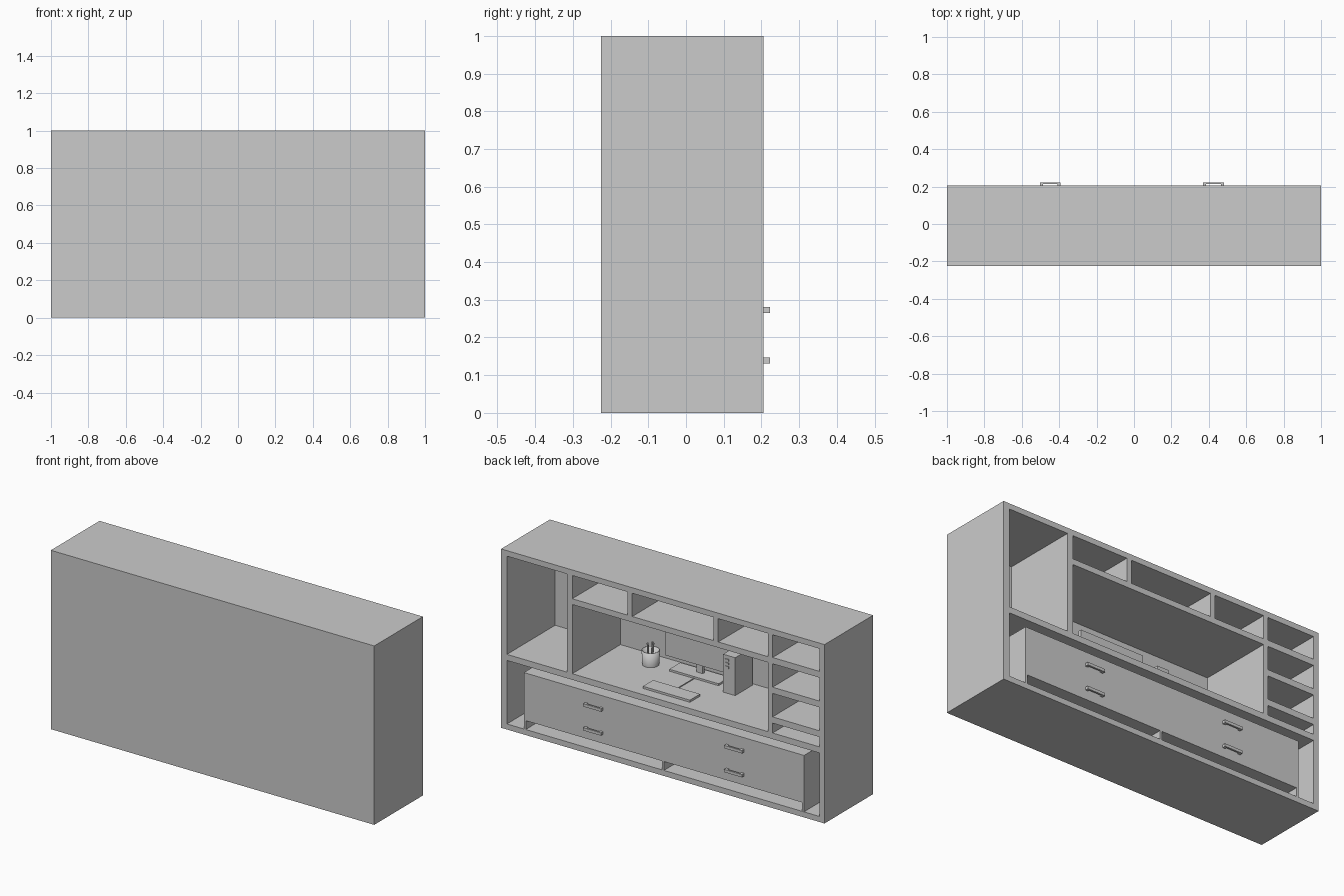
import bpy
import bmesh
from math import radians
from mathutils import Vector

old = bpy.data.objects.get("Cube")
if old:
    bpy.data.objects.remove(old, do_unlink=True)

grey = bpy.data.materials.new("plain_grey")
grey.use_nodes = True
colour = (0.6, 0.6, 0.6, 1)
grey.diffuse_color = colour
grey.node_tree.nodes["Principled BSDF"].inputs["Base Color"].default_value = colour

BACK, OPEN = -0.225, 0.205


def finish(name, bm):
    mesh = bpy.data.meshes.new(name)
    bm.to_mesh(mesh)
    bm.free()
    mesh.materials.append(grey)
    obj = bpy.data.objects.new(name, mesh)
    bpy.context.collection.objects.link(obj)
    return obj


def box(name, x, y, z):
    """Box from three (low, high) ranges."""
    bm = bmesh.new()
    bmesh.ops.create_cube(bm, size=1)
    lo, hi = (Vector(p) for p in zip(x, y, z))
    for v in bm.verts:
        v.co = [(a + b) / 2 + c * (b - a) for a, b, c in zip(lo, hi, v.co)]
    return finish(name, bm)


def rod(name, centre, radius, bottom, top, sides=12, tilt=0):
    bm = bmesh.new()
    bmesh.ops.create_cone(bm, cap_ends=True, segments=sides, radius1=radius,
                          radius2=radius, depth=top - bottom)
    obj = finish(name, bm)
    obj.location = (*centre, (bottom + top) / 2)
    obj.rotation_euler.x = radians(tilt)
    return obj


def panel(name, x, z):
    return box(name, x, (BACK + 0.002, OPEN), z)


# Outer carcass
box("back_panel", (-1, 1), (BACK, BACK + 0.004), (0, 1))
panel("top_panel", (-1, 1), (0.969, 1))
panel("bottom_panel", (-1, 1), (0, 0.031))
panel("left_side", (0.964, 1), (0.031, 0.969))
panel("right_side", (-1, -0.969), (0.031, 0.969))

# Desk level and compartments above it
panel("desk_shelf", (-0.969, 0.964), (0.386, 0.42))
panel("left_upright", (0.56, 0.593), (0.42, 0.969))
panel("right_upright", (-0.679, -0.652), (0.42, 0.969))
panel("upper_shelf", (-0.652, 0.56), (0.807, 0.839))
for i, x in enumerate((0.189, -0.343)):
    panel(f"top_divider_{i}", (x, x + 0.028), (0.839, 0.969))
for i in range(3):
    z = 0.807 - 0.166 * i
    panel(f"side_shelf_{i}", (-0.969, -0.679), (z, z + 0.035))

# Low chest standing in the bottom bay
box("chest_body", (-0.873, 0.86), (BACK + 0.01, 0.204), (0.08, 0.346))
for i, x in enumerate((-0.873, -0.007, 0.848)):
    box(f"chest_leg_{i}", (x, x + 0.012), (BACK + 0.01, 0.204), (0.031, 0.08))

# Four pull handles, each a bar on two posts
for i, x in enumerate((-0.447, 0.425)):
    for j, z in enumerate((0.139, 0.273)):
        box(f"handle_bar_{i}_{j}", (x - 0.055, x + 0.055), (0.213, 0.223), (z - 0.008, z + 0.008))
        for side in (-1, 1):
            p = x + side * 0.047
            box(f"handle_post_{i}_{j}_{side}", (p - 0.008, p + 0.008), (0.203, 0.214), (z - 0.008, z + 0.008))

# Monitor on its stand
box("monitor_screen", (-0.172, 0.223), (-0.155, -0.135), (0.484, 0.716))
box("monitor_neck", (0.005, 0.045), (-0.17, -0.155), (0.43, 0.6))
box("monitor_base", (-0.13, 0.175), (-0.2, -0.102), (0.42, 0.431))

# Keyboard with cable
box("keyboard", (-0.125, 0.166), (0.054, 0.144), (0.42, 0.432))
box("keyboard_cable", (0.018, 0.022), (-0.102, 0.054), (0.42, 0.424))

# Computer tower with front details
box("computer_tower", (-0.267, -0.193), (-0.205, -0.053), (0.42, 0.632))
for i in range(3):
    z = 0.56 + 0.02 * i
    box(f"tower_button_{i}", (-0.228, -0.208), (-0.053, -0.049), (z, z + 0.012))

# Pencil cup: hollow tube with a floor, and pencils
cup_at = (0.3, -0.117)
bm = bmesh.new()
bmesh.ops.create_cone(bm, cap_ends=True, segments=24, radius1=0.043, radius2=0.047, depth=0.08)
bmesh.ops.delete(bm, geom=[f for f in bm.faces if f.normal.z > 0.9], context="FACES_ONLY")
cup = finish("pencil_cup", bm)
cup.location = (*cup_at, 0.46)
wall = cup.modifiers.new("wall", "SOLIDIFY")
wall.thickness = 0.005
for i, (dx, dy, tilt) in enumerate(((-0.012, 0, 6), (0.01, 0.008, -5), (0, -0.012, 3))):
    rod(f"pencil_{i}", (cup_at[0] + dx, cup_at[1] + dy), 0.005, 0.427, 0.54, 6, tilt)

bpy.ops.object.select_all(action="DESELECT")
cup.select_set(True)
bpy.context.view_layer.objects.active = cup
bpy.ops.object.shade_smooth_by_angle(angle=radians(35))
